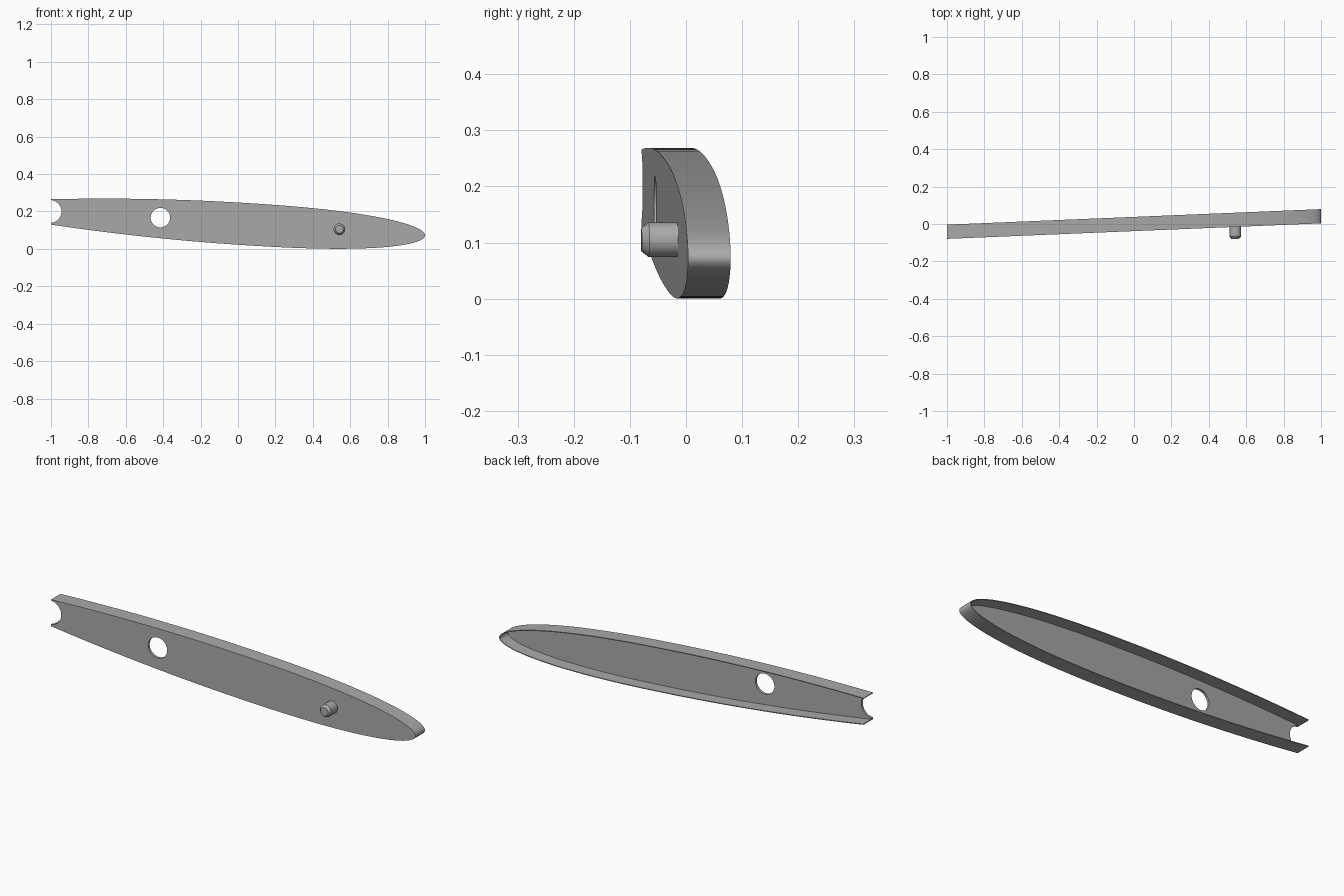
import bpy, bmesh, math
from mathutils import Matrix

if "Cube" in bpy.data.objects:
    bpy.data.objects.remove(bpy.data.objects["Cube"])

DEPTH, PLATE, WALL, SLOPE = 0.076, 0.012, 0.004, 0.0415
# The whole part leans slightly backward along its length
SHEAR = Matrix(((1, 0, 0, 0), (SLOPE, 1, 0, -0.038), (0, 0, 1, 0), (0, 0, 0, 1)))

grey = bpy.data.materials.new("plain grey")
grey.use_nodes = True
COLOR = (0.4, 0.4, 0.4, 1)
grey.diffuse_color = COLOR
grey.node_tree.nodes["Principled BSDF"].inputs["Base Color"].default_value = COLOR


def half_height(x):
    """Blunt ellipse toward the tip, gentle parabola toward the open end."""
    t = x - 0.05
    if t > 0:
        return 0.113 * math.sqrt(max(0, 1 - (t / 0.95) ** 2.4))
    return 0.113 - 0.045 * (t / 1.05) ** 2


def blade(steps=60):
    """Open outline from the top of the wide end, round the tip, to the bottom."""
    xs = [-1 + 2 * math.sin(math.pi / 2 * i / steps) for i in range(steps + 1)]
    top = [(x, 0.135 - 0.0625 * x + half_height(x)) for x in xs]
    low = [(x, 0.135 - 0.0625 * x - half_height(x)) for x in xs[:-1]]
    return top + low[::-1]


def inset(pts, dist):
    """Move an open outline inward by dist, along its normals."""
    out = []
    for i, (x, z) in enumerate(pts):
        (ax, az), (bx, bz) = pts[max(i - 1, 0)], pts[min(i + 1, len(pts) - 1)]
        dx, dz = bx - ax, bz - az
        size = math.hypot(dx, dz)
        out.append((x + dz / size * dist, z - dx / size * dist))
    return out


def arc(cx, cz, r, a0, a1, n):
    angles = [math.radians(a0 + (a1 - a0) * i / n) for i in range(n + 1)]
    return [(cx + r * math.cos(a), cz + r * math.sin(a)) for a in angles]


def finish(bm, name):
    bmesh.ops.remove_doubles(bm, verts=bm.verts, dist=0.00005)
    bmesh.ops.recalc_face_normals(bm, faces=bm.faces)
    mesh = bpy.data.meshes.new(name)
    bm.to_mesh(mesh)
    bm.free()
    mesh.transform(SHEAR)
    mesh.materials.append(grey)
    obj = bpy.data.objects.new(name, mesh)
    bpy.context.collection.objects.link(obj)
    bpy.ops.object.select_all(action='DESELECT')
    obj.select_set(True)
    bpy.context.view_layer.objects.active = obj
    bpy.ops.object.shade_smooth_by_angle(angle=math.radians(30))


def bridge(bm, a, b, closed):
    for i in range(len(a) if closed else len(a) - 1):
        j = (i + 1) % len(a)
        bm.faces.new((a[i], a[j], b[j], b[i]))


def ring(bm, pts, y):
    return [bm.verts.new((x, y, z)) for x, z in pts]


outer = blade()
inner = inset(outer, WALL)

# Front plate: outline with a half-round end notch, and a round through hole
notch = arc(-1.005, 0.2, 0.061, -85, 85, 24)
hole = arc(-0.415, 0.167, 0.052, 0, 360, 48)[:-1]
bm = bmesh.new()
loops = [inner + notch, hole]
edges = []
for pts in loops:
    front, back = ring(bm, pts, 0), ring(bm, pts, PLATE)
    bridge(bm, front, back, True)
    for verts in (front, back):
        edges.append([bm.edges.get((v, verts[i - 1])) for i, v in enumerate(verts)])
for side in (0, 1):
    bmesh.ops.triangle_fill(bm, edges=edges[side] + edges[side + 2], use_beauty=True)
finish(bm, "front_plate")

# Thin rim running back from the plate, open at the wide end
bm = bmesh.new()
rows = [ring(bm, outer, 0), ring(bm, outer, DEPTH), ring(bm, inner, DEPTH), ring(bm, inner, 0)]
for i, row in enumerate(rows):
    bridge(bm, row, rows[(i + 1) % len(rows)], False)
for end in (0, -1):
    bm.faces.new([row[end] for row in rows])
finish(bm, "rim")

# Chamfered peg on the front
bm = bmesh.new()
rows = [ring(bm, arc(0.542, 0.105, r, 0, 360, 48)[:-1], y)
        for y, r in ((-0.064, 0.021), (-0.051, 0.031), (0.004, 0.031))]
for a, b in zip(rows, rows[1:]):
    bridge(bm, a, b, True)
for row in (rows[0], rows[-1]):
    bm.faces.new(row)
finish(bm, "peg")
